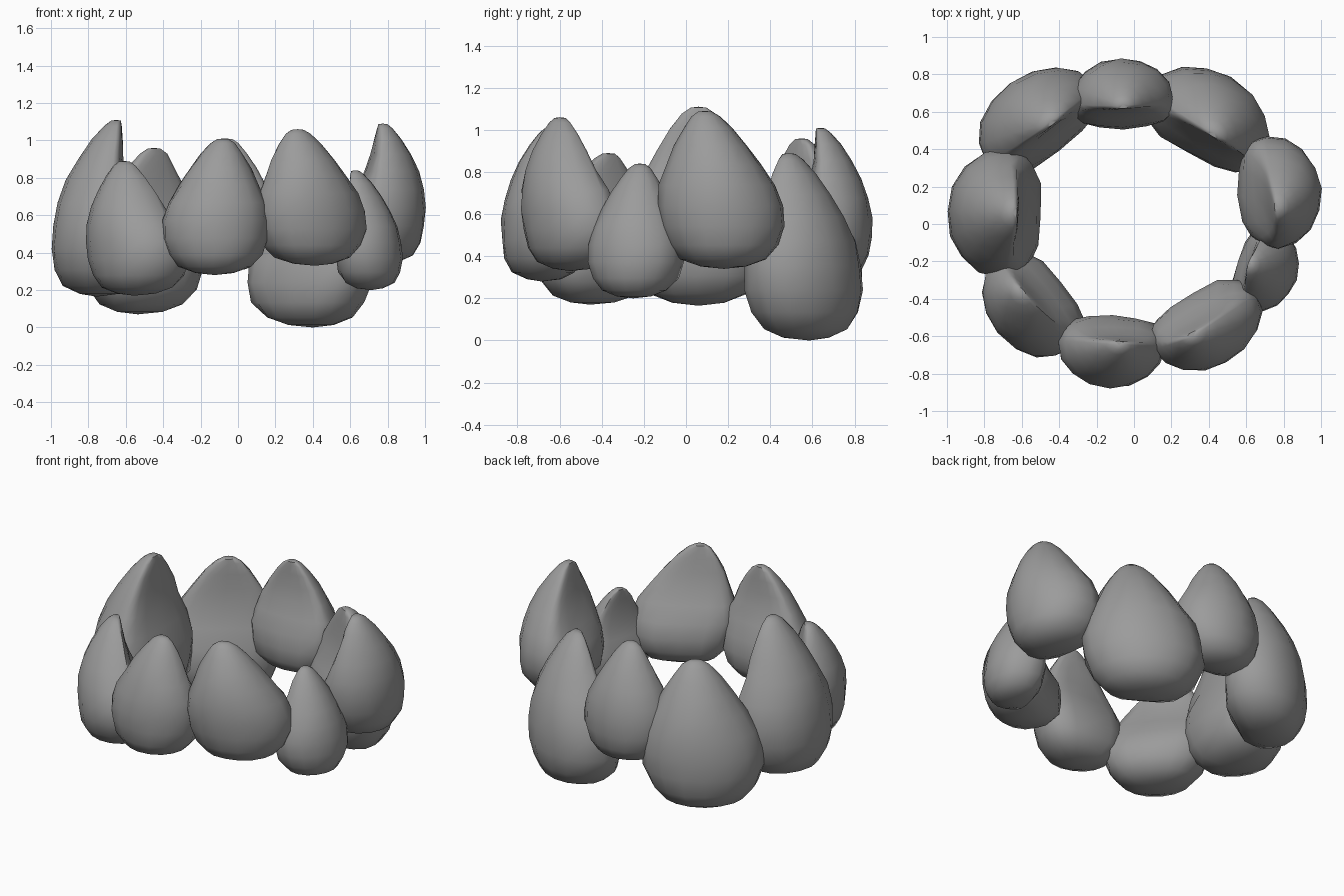
import bpy, bmesh, math, random
from mathutils import Vector

if "Cube" in bpy.data.objects:
    bpy.data.objects.remove(bpy.data.objects["Cube"])

random.seed(4)

stone_grey = bpy.data.materials.new("stone_grey")
stone_grey.diffuse_color = (0.33, 0.33, 0.33, 1)
stone_grey.use_nodes = True
stone_grey.node_tree.nodes["Principled BSDF"].inputs["Base Color"].default_value = stone_grey.diffuse_color

# Upright pebble section: height, half width, outward depth, inward depth
PROFILE = [
    (0.015, 0.36, 0.36, 0.46), (0.06, 0.68, 0.72, 0.78), (0.15, 0.88, 0.90, 0.98),
    (0.27, 0.99, 0.98, 1.02), (0.40, 1.00, 1.01, 0.90), (0.53, 0.92, 0.98, 0.64),
    (0.66, 0.75, 0.86, 0.42), (0.78, 0.58, 0.68, 0.28), (0.89, 0.39, 0.45, 0.20),
    (0.965, 0.23, 0.24, 0.14), (0.995, 0.11, 0.11, 0.08),
]
SIDES = 16


def power(v, e):
    return math.copysign(abs(v) ** e, v)


def stone(name, centre, facing, half_width, half_depth, z0, z1, tip):
    """Lofted pebble facing outwards, leaning towards its tip."""
    a = math.radians(facing)
    out = Vector((math.cos(a), math.sin(a), 0))
    side = Vector((-math.sin(a), math.cos(a), 0))
    base = Vector((*centre, 0))
    lean = Vector((*tip, 0)) - base
    bm = bmesh.new()

    def axis(t):
        k = max(0.0, (t - 0.25) / 0.75)
        return base + lean * k ** 1.15 + Vector((0, 0, z0 + (z1 - z0) * t))

    rings = []
    for t, w, o, i in PROFILE:
        # The widest line sits a little inward: narrow outer face, broad inner face
        inset = 0.18 * half_depth * w
        ring = []
        for n in range(SIDES):
            ang = 2 * math.pi * n / SIDES
            c, s = math.cos(ang), math.sin(ang)
            e = 1.0 if c > 0 else 0.78
            c, s = power(c, e), power(s, e)
            if c > 0:
                d = c * (o * half_depth + inset) - inset
            else:
                d = c * max(i * half_depth - inset, 0.02) - inset
            rough = 1.0 + random.uniform(-1, 1) * (0.02 if c > -0.1 else 0.04)
            p = axis(t) + (side * s * w * half_width + out * d) * rough
            ring.append(bm.verts.new(p))
        rings.append(ring)
    for r0, r1 in zip(rings, rings[1:]):
        for n in range(SIDES):
            m = (n + 1) % SIDES
            bm.faces.new((r0[n], r0[m], r1[m], r1[n]))
    # Closed rounded ends
    for ring, t in ((rings[0], 0.0), (rings[-1], 1.0)):
        pole = bm.verts.new(axis(t))
        for n in range(SIDES):
            bm.faces.new((ring[n], ring[(n + 1) % SIDES], pole))
    bmesh.ops.recalc_face_normals(bm, faces=bm.faces)
    mesh = bpy.data.meshes.new(name)
    bm.to_mesh(mesh)
    bm.free()
    mesh.materials.append(stone_grey)
    obj = bpy.data.objects.new(name, mesh)
    bpy.context.collection.objects.link(obj)
    bpy.ops.object.select_all(action='DESELECT')
    obj.select_set(True)
    bpy.context.view_layer.objects.active = obj
    bpy.ops.object.shade_smooth_by_angle(angle=math.radians(50))


# Ring of nine stones: centre, facing, half width, half depth, bottom, top, tip
stone("front_stone", (-0.125, -0.685), -93, 0.285, 0.195, 0.28, 1.01, (-0.08, -0.65))
stone("front_right_stone", (0.41, -0.55), -62, 0.31, 0.205, 0.33, 1.06, (0.32, -0.60))
stone("small_right_stone", (0.715, -0.25), -18, 0.23, 0.165, 0.20, 0.84, (0.63, -0.22))
stone("right_stone", (0.78, 0.18), 6, 0.30, 0.22, 0.34, 1.09, (0.775, 0.09))
stone("back_right_stone", (0.40, 0.585), 60, 0.355, 0.235, 0.0, 0.89, (0.43, 0.49))
stone("back_stone", (-0.065, 0.70), 92, 0.275, 0.19, 0.30, 1.01, (-0.06, 0.64))
stone("back_left_stone", (-0.535, 0.575), 126, 0.355, 0.225, 0.07, 0.96, (-0.45, 0.55))
stone("left_stone", (-0.755, 0.06), 178, 0.345, 0.25, 0.165, 1.11, (-0.65, 0.06))
stone("front_left_stone", (-0.555, -0.455), 220, 0.31, 0.215, 0.17, 0.89, (-0.61, -0.37))
